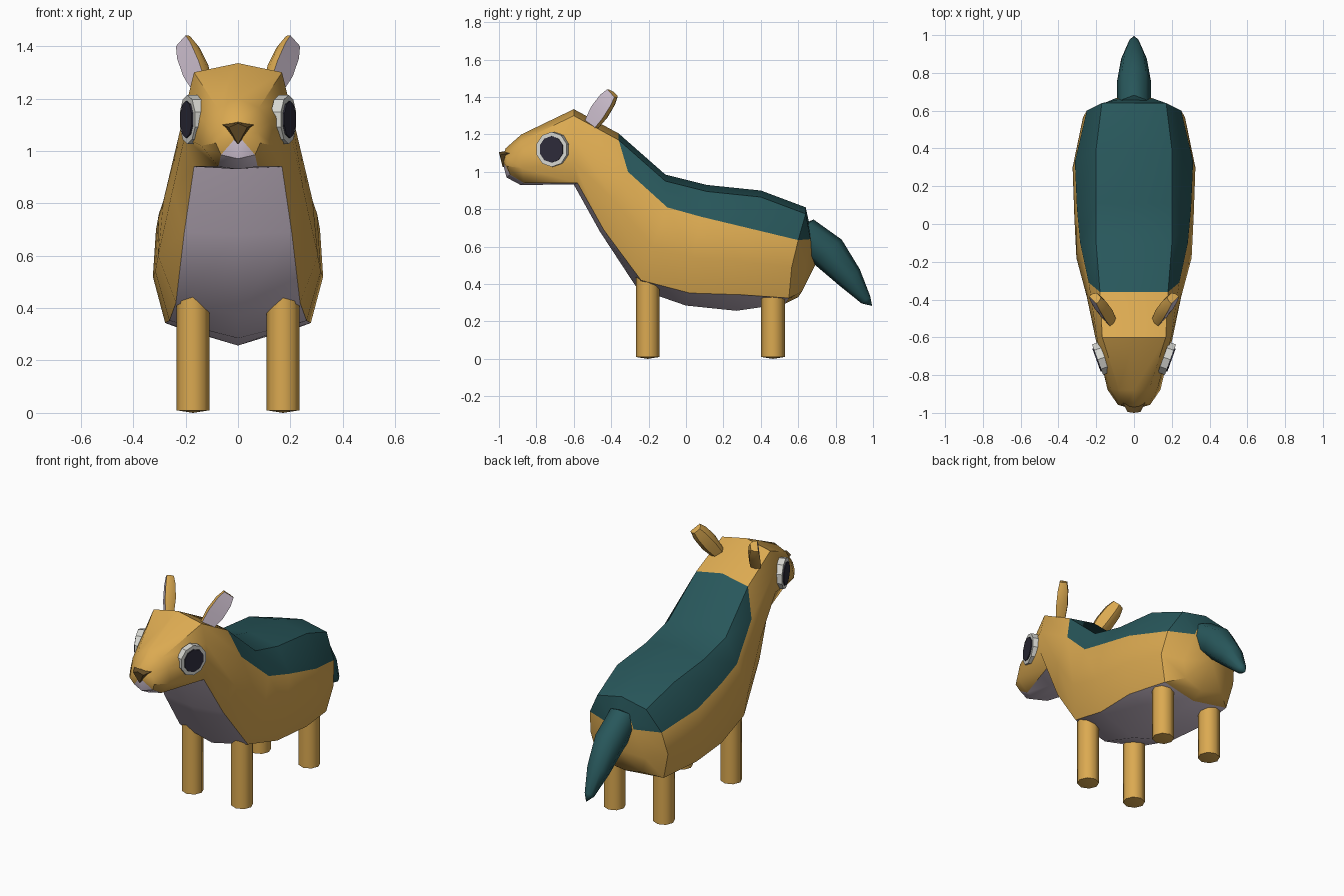
import bpy, bmesh, math
from mathutils import Vector

cube = bpy.data.objects.get("Cube")
if cube:
    bpy.data.objects.remove(cube)


def material(name, r, g, b):
    m = bpy.data.materials.new(name)
    m.use_nodes = True
    m.diffuse_color = (r, g, b, 1)
    m.node_tree.nodes["Principled BSDF"].inputs["Base Color"].default_value = (r, g, b, 1)
    return m


TAN = material("tan coat", 0.71, 0.40, 0.082)
TEAL = material("teal back", 0.021, 0.095, 0.104)
PALE = material("pale lilac", 0.68, 0.58, 0.69)
WHITE = material("eye white", 0.68, 0.68, 0.64)
DARK = material("pupil dark", 0.026, 0.024, 0.042)
NOSE = material("nose brown", 0.13, 0.075, 0.02)


def finish(name, bm, mats, angle=40):
    bmesh.ops.recalc_face_normals(bm, faces=bm.faces)
    me = bpy.data.meshes.new(name)
    bm.to_mesh(me)
    bm.free()
    for m in mats:
        me.materials.append(m)
    ob = bpy.data.objects.new(name, me)
    bpy.context.collection.objects.link(ob)
    bpy.ops.object.select_all(action='DESELECT')
    ob.select_set(True)
    bpy.context.view_layer.objects.active = ob
    bpy.ops.object.shade_smooth_by_angle(angle=math.radians(angle))


def loft(rings, start, end, rule=lambda ring, side: 0):
    """Skin closed rings and close both ends with a fan; rule picks the material."""
    bm = bmesh.new()
    loops = [[bm.verts.new(p) for p in ring] for ring in rings]
    n = len(loops[0])
    tips = [bm.verts.new(start), bm.verts.new(end)]
    for s in range(n):
        t = (s + 1) % n
        for i, (a, b) in enumerate(zip(loops, loops[1:])):
            bm.faces.new((a[s], a[t], b[t], b[s])).material_index = rule(i, s)
        bm.faces.new((tips[0], loops[0][s], loops[0][t])).material_index = rule(-1, s)
        bm.faces.new((tips[1], loops[-1][s], loops[-1][t])).material_index = rule(len(loops) - 1, s)
    return bm


def body_ring(spine, back_x, edge, flank, belly, keel):
    """Mirrored section: spine and keel are (y, z), edge is (x, y, z), flank and belly are (x, z)."""
    half = [(0, *spine),
            (back_x, spine[0], spine[1] - .035),
            edge,
            (flank[0], (edge[1] + keel[0]) / 2, flank[1]),
            (belly[0], keel[0] + .02, belly[1]),
            (0, *keel)]
    return half + [(-x, y, z) for x, y, z in half[-2:0:-1]]


# Body: one skin from muzzle to rump
muzzle = body_ring((-.965, 1.125), .045, (.075, -.955, 1.07), (.085, 1.03), (.065, .985), (-.96, .97))
face = body_ring((-.88, 1.2), .08, (.125, -.87, 1.11), (.14, 1.02), (.075, .94), (-.885, .93))
crown = body_ring((-.6, 1.335), .168, (.197, -.6, 1.18), (.205, 1.05), (.168, .94), (-.6, .932))
neck = body_ring((-.36, 1.205), .18, (.24, -.31, 1.0), (.25, .85), (.205, .69), (-.46, .68))
shoulder = body_ring((-.11, .985), .2, (.285, -.1, .81), (.305, .6), (.237, .42), (-.26, .375))
chest = body_ring((.11, .93), .2, (.302, .08, .76), (.316, .54), (.262, .352), (0, .285))
loin = body_ring((.4, .9), .2, (.313, .33, .70), (.325, .52), (.278, .343), (.27, .257))
hip = body_ring((.64, .81), .17, (.25, .6, .635), (.27, .49), (.23, .325), (.53, .295))
rump = body_ring((.66, .72), .08, (.10, .665, .64), (.16, .46), (.13, .36), (.6, .33))


def coat(ring, side):
    level = min(side, 9 - side)          # 0 = spine strip, 4 = belly strip
    if level <= 1 and ring >= 3:
        return 1
    if level == 4 and ring <= 6:
        return 2
    return 0


body = loft([muzzle, face, crown, neck, shoulder, chest, loin, hip, rump],
            (0, -.982, 1.06), (0, .69, .5), coat)
# Rump cap stays teal only above the tail root
for f in body.faces:
    if f.material_index == 1 and f.calc_center_median().z < .62:
        f.material_index = 0
finish("body", body, [TAN, TEAL, PALE])

# Tail: flattened tapering tube hanging back and down
across = Vector((0, .78, .62))
tail_rings = []
for y, z, w, d in [(.60, .68, .09, .105), (.755, .575, .09, .10), (.875, .435, .068, .07), (.962, .315, .03, .03)]:
    angles = [math.tau * k / 8 for k in range(8)]
    tail_rings.append([Vector((w * math.cos(a), y, z)) + across * d * math.sin(a) for a in angles])
finish("tail", loft(tail_rings, (0, .58, .70), (0, .995, .283)), [TEAL], 50)

# Nose: small faceted wedge
bm = bmesh.new()
for x, y, z in [(0, -.91, 1.12), (.06, -.945, 1.1), (0, -1, 1.105), (.035, -.995, 1.09),
                (0, -.98, 1.025), (0, -.93, 1.04)]:
    for px in {x, -x}:
        bm.verts.new((px, y, z))
bmesh.ops.convex_hull(bm, input=bm.verts)
finish("nose", bm, [NOSE], 30)


# Legs: octagonal posts with slightly pointed feet
def leg(name, x, y, top):
    def ring(z):
        return [(x + .063 * math.cos(math.tau * k / 8), y + .063 * math.sin(math.tau * k / 8), z) for k in range(8)]
    finish(name, loft([ring(.01), ring(top)], (x, y, 0), (x, y, top)), [TAN], 50)


# Eyes: layered discs turned slightly forward
def eye_disc(name, s, radius, out, depth, mat):
    n = Vector((s * .94, -.34, 0)).normalized()
    u = Vector((-n.y, n.x, 0))
    c = Vector((s * .178, -.713, 1.12)) + n * out

    def ring(offset):
        angles = [math.tau * (k + .5) / 10 for k in range(10)]
        return [c + n * offset + u * radius * math.cos(a) + Vector((0, 0, radius * 1.04 * math.sin(a)))
                for a in angles]
    finish(name, loft([ring(0), ring(-depth)], c, c - n * depth), [mat], 30)


# Ears: tapered blades with a pale face turned outward
def ear(name, s):
    d = Vector((.33, .52, .78)).normalized()
    f = Vector((.75, -.6, .1)).normalized()
    w = d.cross(f).normalized()
    base = Vector((.135, -.505, 1.25))

    def place(v):
        return Vector((v.x * s, v.y, v.z))
    section = [(-1, .6), (1, .6), (1, -.2), (.6, -1), (-.6, -1), (-1, -.2)]
    ear_rings = []
    for t, half, thick in [(-.03, .036, .03), (.08, .052, .04), (.165, .048, .036), (.215, .034, .026)]:
        ear_rings.append([place(base + d * t + w * half * a + f * thick * b) for a, b in section])
    finish(name, loft(ear_rings, place(base - d * .03), place(base + d * .218),
                      lambda ring, side: int(side == 0 and 0 <= ring <= 2)), [TAN, PALE], 45)


for side, s in (("left", 1), ("right", -1)):
    leg("front_leg_" + side, s * .172, -.205, .47)
    leg("hind_leg_" + side, s * .172, .465, .40)
    eye_disc("eye_white_" + side, s, .09, .016, .04, WHITE)
    eye_disc("pupil_" + side, s, .068, .022, .008, DARK)
    ear("ear_" + side, s)
